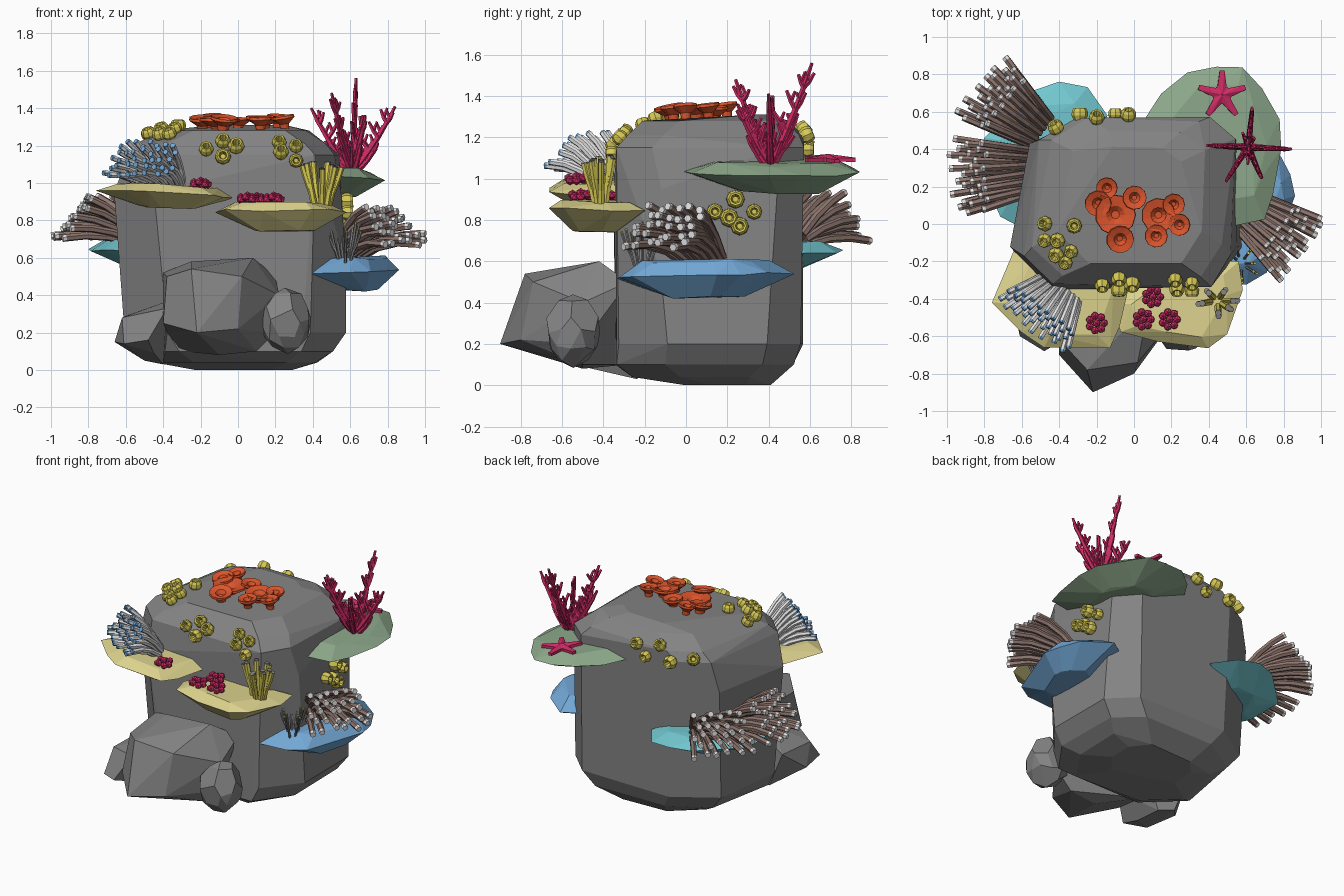
import bpy
import bmesh
import random
from math import sin, cos, pi, radians
from mathutils import Vector, Matrix
from mathutils.bvhtree import BVHTree

random.seed(7)
if "Cube" in bpy.data.objects:
    bpy.data.objects.remove(bpy.data.objects["Cube"])


def material(name, *rgb):
    mat = bpy.data.materials.new(name)
    mat.use_nodes = True
    mat.diffuse_color = (*rgb, 1)
    mat.node_tree.nodes["Principled BSDF"].inputs["Base Color"].default_value = (*rgb, 1)
    return mat


stone = material("stone grey", .23, .23, .23)
sand = material("pale yellow", .72, .65, .27)
blue = material("soft blue", .17, .39, .67)
green = material("sage green", .27, .4, .26)
cyan = material("cyan", .17, .57, .63)
brown = material("dusty brown", .27, .18, .155)
white = material("off white", .78, .78, .79)
orange = material("orange", .72, .09, .025)
crimson = material("crimson", .62, .025, .13)
yellow = material("mustard yellow", .68, .59, .09)


def finish(name, bm, *mats):
    """Turn a bmesh into an object and return a tree for placing things on it."""
    bmesh.ops.recalc_face_normals(bm, faces=bm.faces)
    mesh = bpy.data.meshes.new(name)
    tree = BVHTree.FromBMesh(bm)
    bm.to_mesh(mesh)
    bm.free()
    for mat in mats:
        mesh.materials.append(mat)
    bpy.context.collection.objects.link(bpy.data.objects.new(name, mesh))
    return tree


def hull(name, points, mat, flatten=7):
    bm = bmesh.new()
    for p in points:
        bm.verts.new(p)
    result = bmesh.ops.convex_hull(bm, input=bm.verts)
    loose = [v for v in result["geom_interior"] if isinstance(v, bmesh.types.BMVert)]
    bmesh.ops.delete(bm, geom=loose, context="VERTS")
    bmesh.ops.dissolve_limit(bm, angle_limit=radians(flatten), verts=bm.verts, edges=bm.edges)
    return finish(name, bm, mat)


def sweep(bm, points, radii, sides=6, axis=None, tipped=False):
    """Tube through points; a fixed axis makes it a turned shape."""
    points = [Vector(p) for p in points]
    last = len(points) - 1
    heading = axis or (points[1] - points[0]).normalized()
    turn = Vector((0, 0, 1)).rotation_difference(heading)
    rings = []
    for i, (p, r) in enumerate(zip(points, radii)):
        if axis is None:
            ahead = (points[min(i + 1, last)] - points[max(i - 1, 0)]).normalized()
            turn = heading.rotation_difference(ahead) @ turn
            heading = ahead
        rings.append([bm.verts.new(p + turn @ Vector((r * cos(a), r * sin(a), 0)))
                      for a in (2 * pi * k / sides for k in range(sides))])
    for i in range(last):
        for k in range(sides):
            n = (k + 1) % sides
            face = bm.faces.new((rings[i][k], rings[i][n], rings[i + 1][n], rings[i + 1][k]))
            face.material_index = int(tipped and i == last - 1)
    bm.faces.new(rings[0])
    bm.faces.new(rings[-1]).material_index = int(tipped)


def drop(tree, x, y):
    """Point on top of a surface at x, y."""
    return tree.ray_cast(Vector((x, y, 3)), Vector((0, 0, -1)))[0] or Vector((x, y, 1))


def bend(start, end, lift, steps=(0, .33, .66, .95, 1)):
    middle = (start + end) / 2 + Vector((0, 0, lift))
    return [start * (1 - t) ** 2 + middle * 2 * t * (1 - t) + end * t * t for t in steps]


# Main rock: rectangles with wide front chamfers, the left side closing in to the back
levels = [(0, -.27, .3, 0, .4, .1), (.04, -.45, .42, -.25, .46, .15),
          (.1, -.54, .5, -.33, .52, .16),
          (.2, -.62, .57, -.33, .56, .17), (.55, -.66, .57, -.34, .57, .16),
          (.95, -.65, .55, -.34, .57, .15), (1.15, -.6, .53, -.33, .57, .12),
          (1.21, -.55, .48, -.28, .56, .12), (1.28, -.4, .37, -.2, .5, .12),
          (1.31, -.25, .25, 0, .42, .1)]
points = []
for z, x0, x1, y0, y1, c in levels:
    for x, inward in ((x0, 1.4 * c), (x1, -c)):
        for y, back in ((y0, 1.4 * c), (y1, -c)):
            for px, py in ((x + inward, y), (x, y + back)):
                if px < -.2:
                    px += max(0, py + .05) * .2
                points.append([v + random.uniform(-.014, .014) for v in (px, py)] + [z])
rock = hull("main_rock", points, stone, 8)

# Boulders at the foot
hull("front_boulder", [
    (-.22, -.9, .2), (-.4, -.7, .25), (-.38, -.64, .5), (-.25, -.78, .54), (.02, -.74, .5),
    (.08, -.42, .6), (-.25, -.42, .58), (.22, -.5, .4), (.2, -.5, .2), (.1, -.5, .1),
    (-.1, -.5, .08), (-.38, -.6, .2), (-.4, -.33, .52), (.0, -.8, .22), (.2, -.28, .5),
    (-.3, -.28, .1)], stone)
hull("left_boulder", [
    (-.66, -.38, .15), (-.61, -.6, .14), (-.48, -.68, .16), (-.38, -.62, .33), (-.4, -.4, .36),
    (-.62, -.48, .28), (-.6, -.2, .29), (-.5, -.2, .05), (-.4, -.24, .03), (-.45, -.5, .09),
    (-.35, -.3, .35)], stone)
bm = bmesh.new()
bmesh.ops.create_icosphere(bm, subdivisions=2, radius=1, matrix=Matrix.LocRotScale(
    Vector((.257, -.55, .26)), None, Vector((.138, .135, .17))))
hull("small_boulder", [v.co + Vector([random.uniform(-.012, .012) for _ in "xyz"]) for v in bm.verts],
     stone, 24)
bm.free()


# Coral plates: a sloping rim with a smaller top and a shrunken underside
def plate(name, mat, rim, z, top, bottom, slope=(0, 0)):
    centre = sum((Vector(p) for p in rim), Vector((0, 0))) / len(rim)
    points = []
    for p in rim:
        for scale, height in ((1, z), (.72, top), (.45, bottom)):
            offset = (Vector(p) - centre) * scale * random.uniform(.97, 1.01)
            x, y = centre + offset
            points.append((x, y, height + offset.dot(Vector(slope)) + random.uniform(-.01, .01)))
    return hull(name, points, mat, 4)


left_plate = plate("front_left_plate", sand, [
    (-.63, -.12), (-.77, -.42), (-.6, -.58), (-.48, -.66), (-.13, -.66), (-.07, -.55),
    (-.01, -.3), (-.2, -.15)], .94, .985, .87, (-.05, 0))
right_plate = plate("front_right_plate", sand, [
    (-.13, -.42), (-.08, -.58), (.13, -.63), (.4, -.67), (.5, -.59), (.59, -.35),
    (.56, -.2), (.2, -.18)], .85, .89, .75)
blue_plate = plate("right_plate", blue, [
    (.34, -.33), (.6, -.33), (.71, -.26), (.81, 0), (.86, .15), (.84, .27), (.77, .4),
    (.6, .53), (.4, .4)], .53, .6, .43, (0, .02))
green_plate = plate("back_right_plate", green, [
    (.04, .54), (.14, .7), (.28, .82), (.44, .85), (.58, .84), (.69, .73), (.78, .56),
    (.79, .4), (.75, .15), (.7, .02), (.5, -.02), (.3, .2)], 1.035, 1.08, .94, (-.08, -.02))
cyan_plate = plate("back_left_plate", cyan, [
    (-.14, .58), (-.25, .73), (-.4, .76), (-.54, .72), (-.8, .46), (-.79, .2),
    (-.72, .03), (-.58, -.03), (-.3, .3)], .645, .69, .57)


# Fans of bent tubes with coloured ends
def fan(name, base, azimuth, spread, width, length, rise, lift, colours, grid=(6, 5), radius=.02):
    bm = bmesh.new()
    base, side = Vector(base), radians(azimuth + 90)
    columns, rows = grid
    for row in range(rows):
        v = row / (rows - 1)
        for column in range(columns):
            u = (column + .5 * (row % 2)) / (columns - .5) * 2 - 1
            angle = radians(azimuth + u * spread + random.uniform(-2, 2))
            out = Vector((cos(angle), sin(angle), 0))
            start = base + Vector((cos(side), sin(side), 0)) * u * width + out * v * -.03
            start.z += v * .05
            reach = length * (1 - .35 * v) * random.uniform(.9, 1)
            end = start + out * reach
            end.z = base.z + rise[0] + (rise[1] - rise[0]) * v + random.uniform(-.015, .015)
            sweep(bm, bend(start, end, lift), [radius] * 4 + [radius * .95], tipped=True)
    finish(name, bm, *colours)


fan("back_left_tubes", (-.52, .51, .68), 143, 15, .1, .42, (.03, .24), .05, (brown, white))
fan("left_tubes", (-.575, .28, .68), 185, 12, .12, .42, (.03, .24), .05, (brown, white))
fan("right_tubes", (.58, .09, .58), -35, 14, .1, .44, (.1, .28), .09, (brown, white))
fan("front_left_tubes", (-.4, -.36, .97), 232, 24, .13, .27, (.08, .24), .05, (white, blue),
    (8, 5), .016)

# Orange cup corals on the summit
bm = bmesh.new()
for x, y, r in [(-.14, .2, .058), (-.19, .12, .072), (0, .14, .065), (-.1, .05, .11),
                (-.08, -.07, .075), (.13, .05, .093), (.12, -.06, .062), (.21, .11, .06),
                (.25, 0, .06)]:
    foot = drop(rock, x, y)
    axis = Vector((random.uniform(-.15, .15), random.uniform(-.25, .05), 1)).normalized()
    h = random.uniform(.04, .07)
    profile = [(-.02, .35), (h - .03, .45), (h, 1), (h + .014, .97), (h + .004, .45), (h - .02, .2)]
    sweep(bm, [foot + axis * d for d, _ in profile], [r * s for _, s in profile], 11, axis)
finish("orange_cups", bm, orange)

# Mustard barrel polyps set on the rock face
groups = {
    "front_polyps": [(-.17, -.33, 1.18), (-.08, -.33, 1.14), (-.01, -.33, 1.2),
                     (-.08, -.31, 1.24), (.22, -.31, 1.23), (.23, -.33, 1.15),
                     (.31, -.32, 1.2), (.31, -.33, 1.12)],
    "summit_polyps": [(-.47, 0, 1.25), (-.47, -.08, 1.24), (-.4, -.08, 1.26), (-.32, -.01, 1.3),
                      (-.33, -.14, 1.27), (-.41, -.16, 1.24), (-.36, -.2, 1.24)],
    "back_polyps": [(-.42, .52, 1.18), (-.29, .57, 1.15), (-.2, .56, 1.23), (-.1, .57, 1.14),
                    (-.03, .58, 1.21)],
    "right_polyps": [(.57, .14, .84), (.57, .24, .9), (.57, .33, .84), (.57, .26, .77),
                     (.57, .21, .81)]}
barrel = [(-.015, .026), (.015, .042), (.038, .04), (.054, .03), (.052, .021), (.015, .013)]
for name, places in groups.items():
    bm = bmesh.new()
    for place in places:
        foot, normal = rock.find_nearest(Vector(place))[:2]
        size = random.uniform(.9, 1.1)
        sweep(bm, [foot + normal * d * size for d, _ in barrel], [r * size for _, r in barrel],
              8, normal)
    finish(name, bm, yellow)

# Crimson bead clusters on the front plates
bm = bmesh.new()
for tree, x, y in [(right_plate, .1, -.39), (right_plate, .05, -.51), (right_plate, .19, -.51),
                   (left_plate, -.2, -.53)]:
    foot = drop(tree, x, y)
    beads = [(0, 0, .035)]
    for k in range(7):
        angle = k * 2 * pi / 7
        beads.append((.04 * cos(angle), .04 * sin(angle), .015 + .012 * (k % 2)))
    for bead in beads:
        bmesh.ops.create_icosphere(bm, subdivisions=1, radius=.023,
                                   matrix=Matrix.Translation(foot + Vector(bead)))
finish("bead_corals", bm, crimson)

# Crimson branching coral: tall arms and short shoots from one root, with forked twigs
bm = bmesh.new()
root = drop(green_plate, .61, .41) - Vector((0, 0, .02))
tips = [Vector(t) for t in [(.63, .61, 1.56), (.39, .42, 1.4), (.84, .4, 1.41),
                            (.5, .24, 1.48), (.68, .25, 1.36)]]
tips += [root.lerp(t, .6) - Vector((0, 0, .06)) for t in tips]
for tip in tips:
    arm = bend(root, tip, -.05, (0, .2, .4, .6, .8, 1))
    sweep(bm, arm, (.02, .019, .017, .015, .013, .008), 5)
    away = (tip - root) * Vector((1, 1, 0))
    away.normalize()
    for i, joint in enumerate(arm[:-1]):
        for sign in (-1, 1):
            grow = away * sign * random.uniform(.4, .8) + Vector((0, 0, 1))
            grow += Vector((random.uniform(-.08, .08), random.uniform(-.08, .08), 0))
            end = joint + grow.normalized() * random.uniform(.09, .15) * (1 - .1 * i)
            twig = bend(joint, end, -.015, (0, .5, 1))
            sweep(bm, twig, (.014, .012, .008), 5)
            fork = twig[1] + (away * -sign * .4 + Vector((0, 0, 1))) * .05
            sweep(bm, [twig[1], fork], (.011, .007), 5)
finish("branch_coral", bm, crimson)

# Starfish resting on the green plate, tilted with its slope
bm = bmesh.new()
middle, tilt = green_plate.ray_cast(Vector((.47, .69, 3)), Vector((0, 0, -1)))[:2]
peak = bm.verts.new(middle + tilt * .035)
star = {}
for height in (0, .018):
    star[height] = []
    for k in range(20):
        angle = pi / 2 + (k // 4) * 2 * pi / 5 + (-.1, .1, .5, .75)[k % 4]
        r = (.132, .132, .05, .05)[k % 4]
        flat = Vector((r * cos(angle), r * sin(angle), 0))
        star[height].append(bm.verts.new(middle + flat - tilt * flat.dot(tilt) + tilt * height))
low, high = star.values()
for k in range(20):
    n = (k + 1) % 20
    bm.faces.new((peak, high[k], high[n]))
    bm.faces.new((high[k], low[k], low[n], high[n]))
bm.faces.new(low)
finish("starfish", bm, crimson)


# Upright stem corals: each stem leans out and carries a fork, with thin coloured caps
def stems(name, tree, x, y, count, spread, height, radius, colours):
    bm = bmesh.new()
    steps = (0, .33, .66, .97, 1)
    for k in range(count):
        out = Vector((cos(k * 2.4), sin(k * 2.4), 0)) * spread * random.uniform(.6, 1)
        foot = drop(tree, x + out.x * .5, y + out.y * .5) - Vector((0, 0, .01))
        top = foot + out * .6 + Vector((0, 0, height * random.uniform(.75, 1)))
        path = bend(foot, top, -.02, steps)
        sweep(bm, path, [radius] * 5, tipped=True)
        fork = path[2] + out * .5 + Vector((0, 0, height * .3))
        sweep(bm, bend(path[1], fork, -.02, steps), [radius * .9] * 5, tipped=True)
    finish(name, bm, *colours)


stems("mustard_stems", right_plate, .445, -.41, 6, .08, .25, .018, (yellow, stone))
stems("grey_stems", blue_plate, .57, -.21, 7, .08, .2, .008, (stone, yellow))
